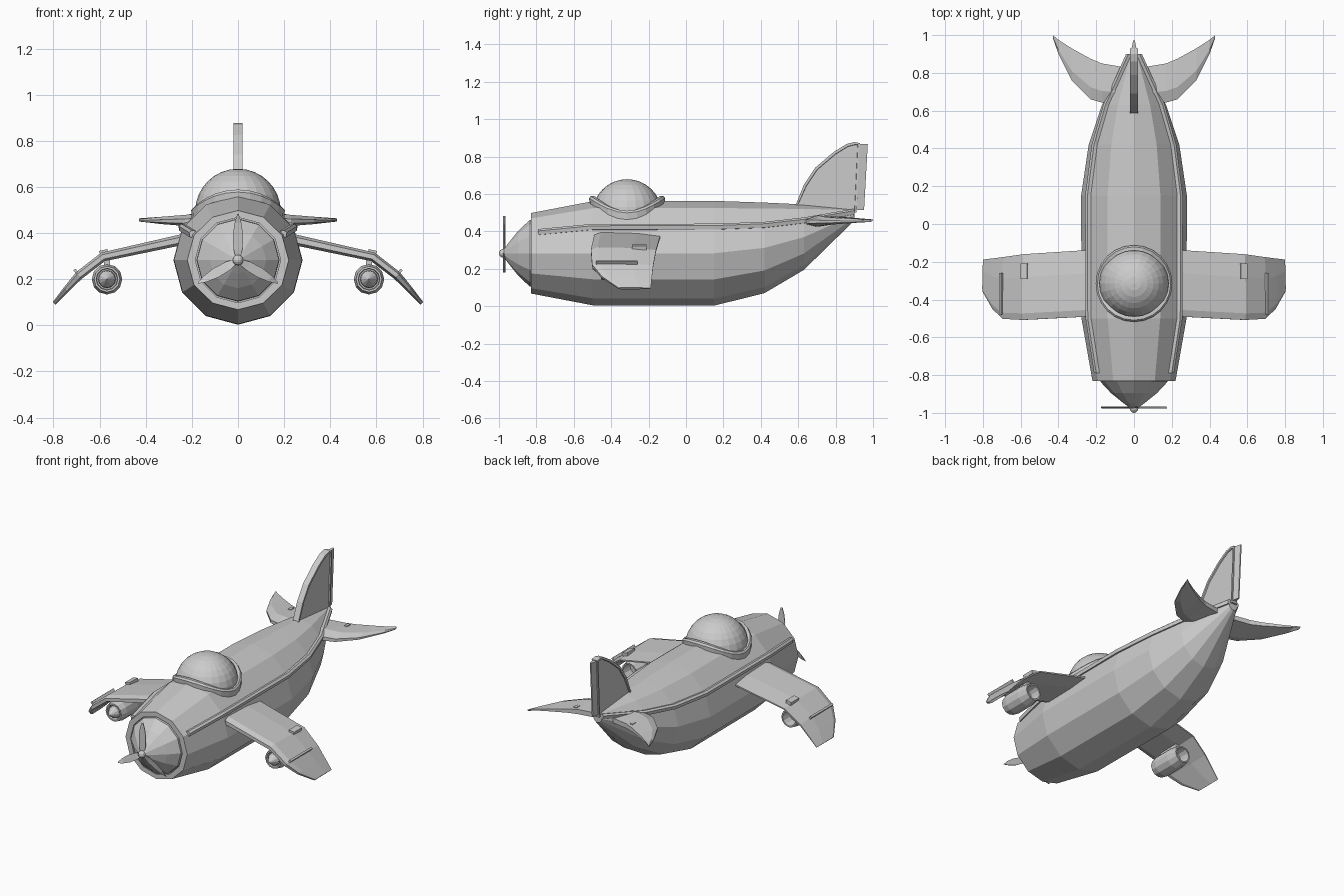
import bpy, bmesh
from math import sin, cos, pi, sqrt
from mathutils import Vector, Matrix

if "Cube" in bpy.data.objects:
    bpy.data.objects.remove(bpy.data.objects["Cube"])


def finish(name, bm):
    bmesh.ops.recalc_face_normals(bm, faces=bm.faces[:])
    me = bpy.data.meshes.new(name)
    bm.to_mesh(me)
    bm.free()
    ob = bpy.data.objects.new(name, me)
    bpy.context.collection.objects.link(ob)
    return ob


def loft(name, sections, closed=False):
    """Skin a list of equal-length point loops; cap the ends unless closed."""
    bm = bmesh.new()
    loops = [[bm.verts.new(p) for p in s] for s in sections]
    n = len(loops[0])
    pairs = list(zip(loops, loops[1:] + (loops[:1] if closed else [])))
    for a, b in pairs:
        for i in range(n):
            j = (i + 1) % n
            bm.faces.new((a[i], a[j], b[j], b[i]))
    if not closed:
        bm.faces.new(loops[0])
        bm.faces.new(loops[-1])
    return finish(name, bm)


def ring(y, r, cx=0, cz=0.283, rx=None, n=12):
    rx = r if rx is None else rx
    return [(cx + rx * cos(2 * pi * i / n), y, cz + r * sin(2 * pi * i / n)) for i in range(n)]


def box(name, centre, size, rot=0):
    bm = bmesh.new()
    bmesh.ops.create_cube(bm, size=1, matrix=Matrix.Translation(centre) @ Matrix.Rotation(rot, 4, 'Y')
                          @ Matrix.Diagonal((*size, 1)))
    return finish(name, bm)


def sphere(name, centre, r, u, v):
    bm = bmesh.new()
    bmesh.ops.create_uvsphere(bm, u_segments=u, v_segments=v, radius=r,
                              matrix=Matrix.Translation(centre))
    return finish(name, bm)


# Fuselage stations: y, vertical radius, centre z, horizontal radius
body = [(-0.83, 0.215, 0.283, 0.22), (-0.5, 0.278, 0.283, 0.278), (0.15, 0.28, 0.283, 0.28),
        (0.42, 0.242, 0.312, 0.24), (0.63, 0.175, 0.369, 0.17), (0.9, 0.03, 0.488, 0.03)]
front = [ring(-0.80, 0.175), ring(-0.80, 0.185), ring(-0.83, 0.185)]
loft("fuselage", front + [ring(y, r, 0, c, rx) for y, r, c, rx in body])

# Nose cone and propeller
loft("nose_cone", [ring(y, r) for y, r in
                   [(-0.79, 0.18), (-0.835, 0.178), (-0.895, 0.122), (-0.945, 0.06), (-0.975, 0.02)]])
sphere("propeller_hub", (0, -0.977, 0.283), 0.023, 12, 8)
for k in range(3):
    rot = Matrix.Translation((0, -0.972, 0.283)) @ Matrix.Rotation(k * 2 * pi / 3, 4, 'Y')
    secs = []
    for d, w in [(0.0, 0.008), (0.05, 0.02), (0.11, 0.022), (0.16, 0.015), (0.2, 0.003)]:
        secs.append([rot @ Vector(p) for p in
                     [(-w, -0.006, d), (w, 0.002, d), (w, 0.006, d), (-w, -0.002, d)]])
    loft("propeller_blade", secs)

# Canopy dome and saddle-shaped collar
sphere("canopy", (0, -0.315, 0.493), 0.186, 24, 16)
collar = []
for i in range(24):
    a = 2 * pi * i / 24
    s = 0.283 + sqrt(0.28 ** 2 - (0.195 * cos(a)) ** 2)
    collar.append([(r * cos(a), -0.315 + r * sin(a), s + h) for r, h in
                   [(0.175, -0.03), (0.2, -0.03), (0.203, 0.015), (0.194, 0.026), (0.175, 0.026)]])
loft("canopy_collar", collar, closed=True)

# Vertical fin with recessed side panels, and rudder
bm = bmesh.new()
prof = [(0.57, 0.5), (0.63, 0.65), (0.69, 0.74), (0.79, 0.825), (0.86, 0.868), (0.9, 0.878),
        (0.93, 0.872), (0.912, 0.5)]
sides = [[bm.verts.new((x, y, z)) for y, z in prof] for x in (-0.02, 0.02)]
caps = [bm.faces.new(s) for s in sides]
for i in range(len(prof)):
    j = (i + 1) % len(prof)
    bm.faces.new((sides[0][i], sides[0][j], sides[1][j], sides[1][i]))
bmesh.ops.recalc_face_normals(bm, faces=bm.faces[:])
bmesh.ops.inset_individual(bm, faces=caps, thickness=0.014, depth=0)
bmesh.ops.inset_individual(bm, faces=caps, thickness=0.002, depth=-0.008)
finish("tail_fin", bm)
loft("rudder", [[(-0.014, y0, z), (0.014, y0, z), (0.004, y1, z), (-0.004, y1, z)]
                for z, y0, y1 in [(0.515, 0.905, 0.952), (0.868, 0.925, 0.972)]])

# Wing stations: x, z, leading y, trailing y, half thickness, normal x, normal z
wing = [(0.20, 0.381, -0.488, -0.135, 0.024, 0.21, 0.98), (0.585, 0.297, -0.508, -0.16, 0.02, 0.4, 0.92),
        (0.69, 0.216, -0.502, -0.175, 0.019, 0.6, 0.8), (0.745, 0.155, -0.45, -0.182, 0.014, 0.7, 0.7),
        (0.798, 0.095, -0.36, -0.188, 0.008, 0.7, 0.7)]
wing_prof = [(0, -0.5), (0, 0.5), (0.1, 1), (0.65, 0.8), (1, 0.2), (1, -0.2), (0.65, -0.8), (0.1, -1)]
# Tailplane stations: x, leading y, trailing y, half thickness
tail = [(0.05, 0.63, 0.83, 0.03), (0.17, 0.643, 0.85, 0.03), (0.23, 0.66, 0.875, 0.024),
        (0.33, 0.76, 0.93, 0.016), (0.40, 0.9, 0.975, 0.008), (0.43, 0.985, 1.0, 0.004)]
tail_prof = [(0, -0.4), (0, 0.4), (0.3, 1), (1, 0.5), (1, -0.5), (0.3, -1)]

for s, side in ((1, "right"), (-1, "left")):
    loft(side + "_wing", [[(s * (x + h * t * nx), a + (b - a) * u, z + h * t * nz) for u, t in wing_prof]
                          for x, z, a, b, h, nx, nz in wing])
    loft(side + "_tailplane", [[(s * x, a + (b - a) * u, 0.452 + h * t + 0.01 * u) for u, t in tail_prof]
                               for x, a, b, h in tail])
    # Wing fence, aileron bracket and tailplane hinge
    box(side + "_wing_fence", (s * 0.703, -0.37, 0.234), (0.012, 0.22, 0.02), s * 0.65)
    box(side + "_aileron_bracket", (s * 0.582, -0.25, 0.316), (0.036, 0.08, 0.022), s * 0.23)
    box(side + "_tail_hinge", (s * 0.2, 0.825, 0.475), (0.02, 0.035, 0.014))
    # Trim strip along the upper body edge
    strip = []
    for y, r, c, rx in [(-0.79, 0.223, 0.283, 0.226)] + body[1:]:
        x, z = rx * cos(pi / 6), c + r / 2
        strip.append([(s * (x + dx), y, z + dz) for dx, dz in
                      [(-0.02, 0.012), (0.004, 0.018), (0.016, 0.008), (0.012, -0.013), (-0.02, -0.016)]])
    loft(side + "_trim_strip", strip)
    # Engine pod with pointed intake and hollow exhaust
    pod = [(-0.43, 0.045), (-0.455, 0.047), (-0.455, 0.056), (-0.41, 0.066), (-0.3, 0.066),
           (-0.235, 0.054), (-0.235, 0.045), (-0.3, 0.04)]
    loft(side + "_engine_pod", [ring(y, r, s * 0.568, 0.2) for y, r in pod])
    loft(side + "_engine_spike", [ring(y, r, s * 0.568, 0.2) for y, r in
                                  [(-0.42, 0.04), (-0.455, 0.036), (-0.5, 0.002)]])
    box(side + "_engine_pylon", (s * 0.568, -0.35, 0.27), (0.025, 0.14, 0.05))
